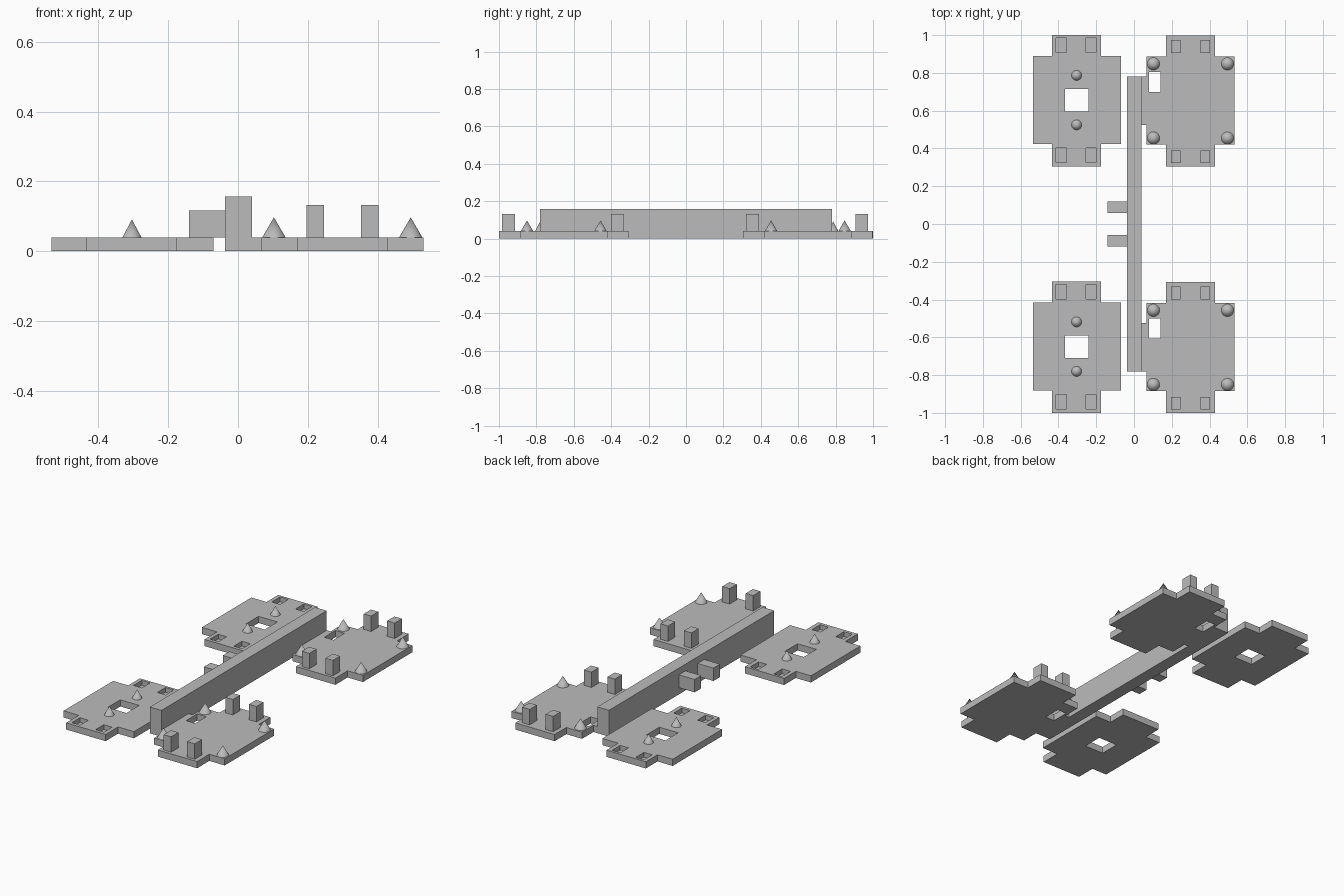
import bpy, bmesh, math
from mathutils import Matrix

cube = bpy.data.objects.get("Cube")
if cube:
    bpy.data.objects.remove(cube, do_unlink=True)

GREY = (0.5, 0.5, 0.5, 1.0)
grey = bpy.data.materials.new("plain grey")
grey.use_nodes = True
grey.diffuse_color = GREY
grey.node_tree.nodes["Principled BSDF"].inputs["Base Color"].default_value = GREY

T = 0.04        # plate thickness
STEP = -1.305   # offset from a back plate to its front twin


def add_object(name, bm):
    bmesh.ops.recalc_face_normals(bm, faces=bm.faces[:])
    mesh = bpy.data.meshes.new(name)
    bm.to_mesh(mesh)
    bm.free()
    mesh.materials.append(grey)
    obj = bpy.data.objects.new(name, mesh)
    bpy.context.collection.objects.link(obj)
    return obj


def add_box(bm, x, y, z):
    size = [b - a for a, b in (x, y, z)]
    mid = [(a + b) / 2 for a, b in (x, y, z)]
    m = Matrix.Translation(mid) @ Matrix.Diagonal((*size, 1))
    bmesh.ops.create_cube(bm, size=1, matrix=m)


def boxes(name, specs):
    bm = bmesh.new()
    for s in specs:
        add_box(bm, *s)
    return add_object(name, bm)


def cones(name, spots, radius, height):
    bm = bmesh.new()
    for x, y in spots:
        bmesh.ops.create_cone(bm, cap_ends=True, segments=32, radius1=radius, radius2=0,
                              depth=height, matrix=Matrix.Translation((x, y, T + height / 2)))
    for f in bm.faces:
        f.smooth = len(f.verts) == 3
    for e in bm.edges:
        e.smooth = all(f.smooth for f in e.link_faces)
    return add_object(name, bm)


def plate(name, xs, ys, cuts):
    """Plus-shaped slab: xs and ys run outer, tab, tab, outer; cuts are boxes taken out."""
    x0, x1, x2, x3 = xs
    y0, y1, y2, y3 = ys
    outline = [(x1, y0), (x2, y0), (x2, y1), (x3, y1), (x3, y2), (x2, y2),
               (x2, y3), (x1, y3), (x1, y2), (x0, y2), (x0, y1), (x1, y1)]
    bm = bmesh.new()
    face = bm.faces.new([bm.verts.new((x, y, 0)) for x, y in outline])
    top = bmesh.ops.extrude_face_region(bm, geom=[face])["geom"]
    bmesh.ops.translate(bm, vec=(0, 0, T), verts=[v for v in top if isinstance(v, bmesh.types.BMVert)])
    obj = add_object(name, bm)
    cutter = boxes(name + "_cutter", cuts)
    cutter.hide_render = True
    mod = obj.modifiers.new("cut", "BOOLEAN")
    mod.operation, mod.solver, mod.object = "DIFFERENCE", "EXACT", cutter
    bpy.context.view_layer.objects.active = obj
    bpy.ops.object.modifier_apply(modifier=mod.name)
    bpy.data.objects.remove(cutter, do_unlink=True)
    return obj


# Socket plate on the right: a window and four blind sockets in the tabs
sockets = [(x, y, (0.012, 0.1)) for x in ((-0.412, -0.357), (-0.255, -0.2))
           for y in ((0.325, 0.402), (0.907, 0.985))]
window = ((-0.365, -0.24), (0.595, 0.715), (-0.1, 0.1))
right_parts = [
    plate("socket_plate_back", (-0.535, -0.435, -0.175, -0.07), (0.305, 0.423, 0.89, 1.0),
          sockets + [window]),
    cones("socket_plate_cones_back", [(-0.304, 0.525), (-0.304, 0.787)], 0.027, 0.051),
]

# Peg plate on the left: a slot, four pegs and four corner cones
slot = ((0.08, 0.141), (0.70, 0.805), (-0.1, 0.1))
left_parts = [
    plate("peg_plate_back", (0.066, 0.17, 0.43, 0.532), (0.305, 0.42, 0.887, 0.997), [slot]),
    boxes("pegs_back", [(x, y, (T, 0.132)) for x in ((0.197, 0.246), (0.352, 0.402))
                        for y in ((0.322, 0.39), (0.905, 0.973))]),
    cones("peg_plate_cones_back", [(x, y) for x in (0.103, 0.495) for y in (0.455, 0.848)],
          0.033, 0.057),
]

# Repeat both plates at the front
for obj in right_parts + left_parts:
    twin = obj.copy()
    twin.name = obj.name.replace("_back", "_front")
    twin.location.y = STEP
    bpy.context.collection.objects.link(twin)

# Central bar, its links to the peg plates and two stop blocks
boxes("centre_bar", [((-0.037, 0.04), (-0.78, 0.78), (0, 0.157))])
for name, s in (("front", -1), ("back", 1)):
    boxes("link_" + name, [((0.04, 0.066), sorted((s * 0.523, s * 0.78)), (0, T))])
    boxes("stop_block_" + name, [((-0.141, -0.037), sorted((s * 0.058, s * 0.12)), (T, 0.117))])
